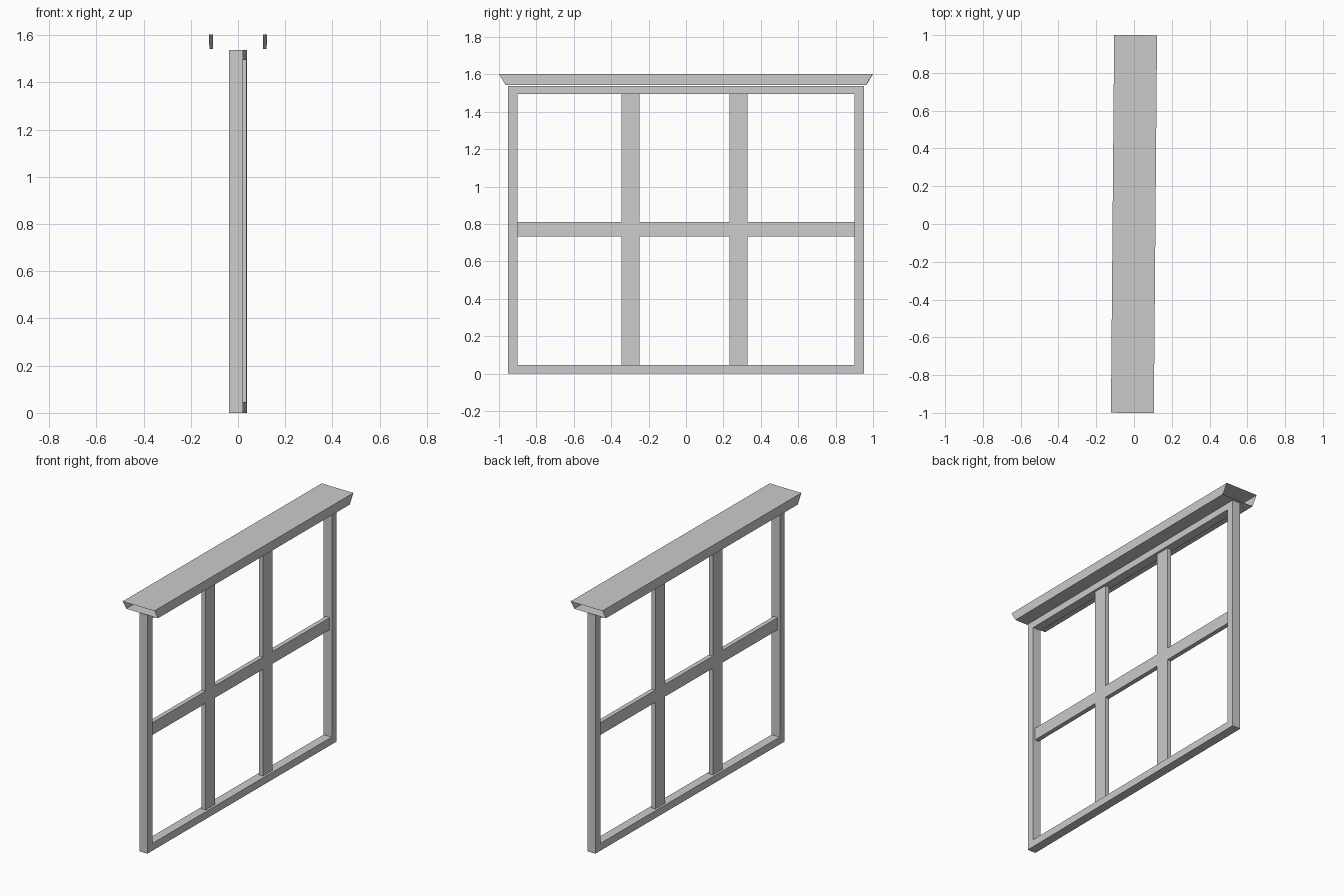
import bpy, bmesh
from mathutils import Matrix

cube = bpy.data.objects.get("Cube")
if cube:
    bpy.data.objects.remove(cube, do_unlink=True)

TURN = Matrix.Rotation(-0.0085, 4, 'Z')  # the window stands very slightly askew

grey = bpy.data.materials.new("plain grey")
grey.use_nodes = True
grey.diffuse_color = (0.6, 0.6, 0.6, 1)
grey.node_tree.nodes["Principled BSDF"].inputs["Base Color"].default_value = grey.diffuse_color


def finish(name, bm):
    """Turn a bmesh into a flat shaded grey object."""
    bmesh.ops.recalc_face_normals(bm, faces=bm.faces)
    bm.transform(TURN)
    mesh = bpy.data.meshes.new(name)
    bm.to_mesh(mesh)
    bm.free()
    mesh.materials.append(grey)
    bpy.context.collection.objects.link(bpy.data.objects.new(name, mesh))


def lattice(name, ys, zs, keep, depth):
    """Fill chosen cells of a y-z grid and extrude them along x."""
    bm = bmesh.new()
    for j in range(len(ys) - 1):
        for k in range(len(zs) - 1):
            if keep(j, k):
                corners = [(j, k), (j + 1, k), (j + 1, k + 1), (j, k + 1)]
                bm.faces.new([bm.verts.new((-depth / 2, ys[a], zs[b])) for a, b in corners])
    bmesh.ops.remove_doubles(bm, verts=bm.verts, dist=0.0001)
    solid = bmesh.ops.extrude_face_region(bm, geom=bm.faces[:], use_keep_orig=True)
    moved = [v for v in solid["geom"] if isinstance(v, bmesh.types.BMVert)]
    bmesh.ops.translate(bm, verts=moved, vec=(depth, 0, 0))
    finish(name, bm)


# Outer frame: everything except the opening
lattice("window_frame", [-0.951, -0.901, 0.901, 0.951], [0, 0.047, 1.494, 1.538],
        lambda j, k: (j, k) != (1, 1), 0.058)

# Glazing bars: two uprights and one crossbar in a single plane
lattice("glazing_bars", [-0.901, -0.346, -0.249, 0.232, 0.328, 0.901],
        [0.047, 0.733, 0.812, 1.494],
        lambda j, k: j in (1, 3) or k == 1, 0.029)

# Head cap: a thin-walled open-ended channel whose ends lean outwards
bm = bmesh.new()
rings = []
for end in (-1, 1):
    low, high = (0.963, 1.542), (1.0, 1.603)
    rings.append([bm.verts.new((x * 0.1135, end * y, z))
                  for x, (y, z) in ((-1, low), (1, low), (1, high), (-1, high))])
front, back = rings
for i in range(4):
    n = (i + 1) % 4
    bm.faces.new((front[i], front[n], back[n], back[i]))
finish("head_cap", bm)
